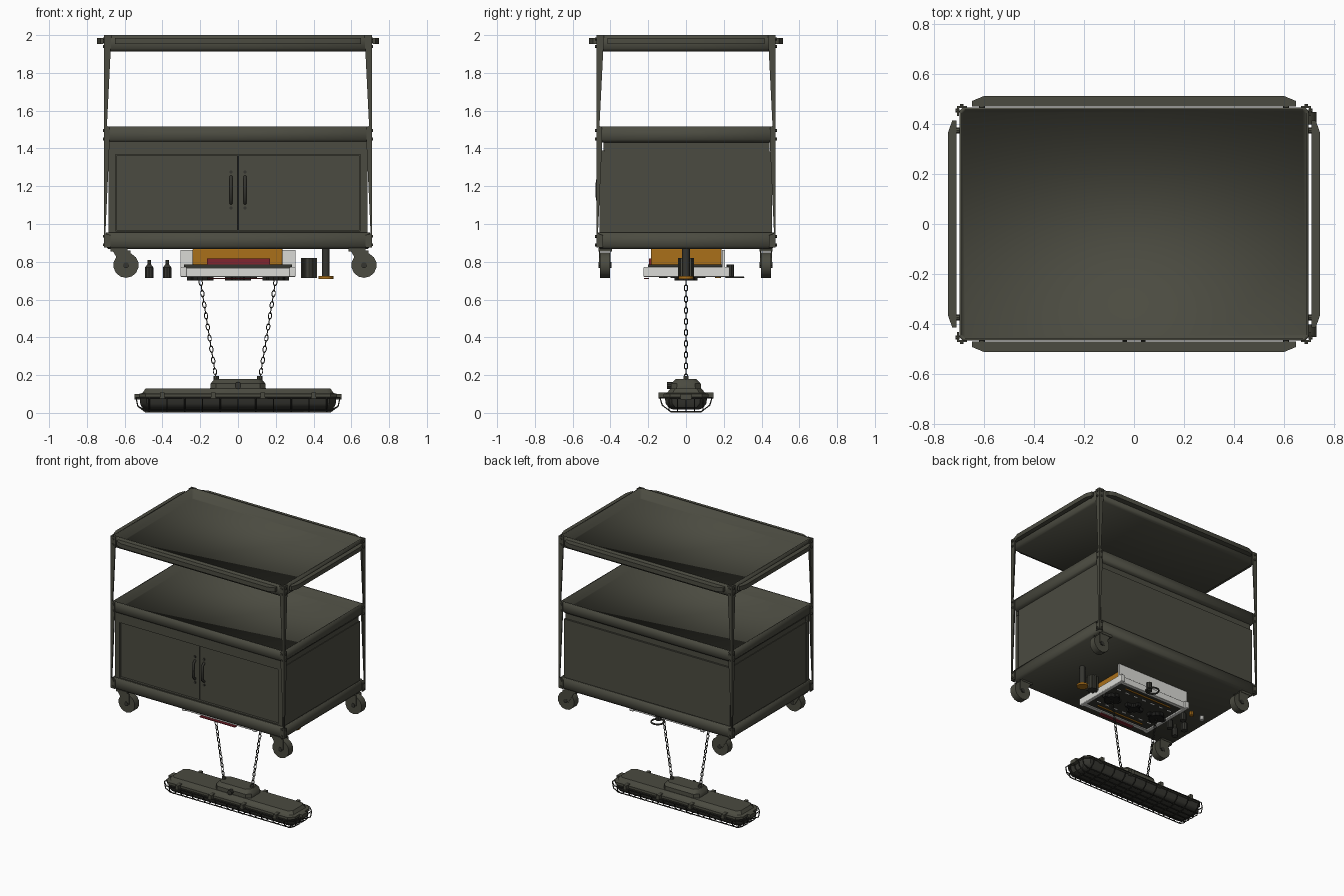
import bpy, bmesh, math
from mathutils import Vector

cube = bpy.data.objects.get("Cube")
if cube:
    bpy.data.objects.remove(cube, do_unlink=True)


def material(name, rgb):
    m = bpy.data.materials.new(name)
    m.use_nodes = True
    m.diffuse_color = (*rgb, 1)
    m.node_tree.nodes["Principled BSDF"].inputs["Base Color"].default_value = (*rgb, 1)
    return m


olive = material("olive_grey_metal", (.07, .07, .052))
dark = material("dark_metal", (.035, .035, .029))
black = material("black_metal", (.012, .012, .011))
white = material("white_paint", (.7, .7, .67))
orange = material("orange_paint", (.4, .16, .01))
red = material("dark_red_paint", (.22, .018, .028))


def finish(name, bm, mat, bevel=0, smooth=35):
    bmesh.ops.recalc_face_normals(bm, faces=bm.faces)
    me = bpy.data.meshes.new(name)
    bm.to_mesh(me)
    bm.free()
    me.materials.append(mat)
    ob = bpy.data.objects.new(name, me)
    bpy.context.collection.objects.link(ob)
    if bevel:
        mod = ob.modifiers.new("rounded_edges", "BEVEL")
        mod.width, mod.segments = bevel, 3
    bpy.ops.object.select_all(action="DESELECT")
    ob.select_set(True)
    bpy.context.view_layer.objects.active = ob
    bpy.ops.object.shade_smooth_by_angle(angle=math.radians(smooth))


def box(name, x, y, z, mat, bevel=0):
    """Box from three (low, high) ranges."""
    bm = bmesh.new()
    bmesh.ops.create_cube(bm, size=1)
    for v in bm.verts:
        v.co = [r[0] + (c + .5) * (r[1] - r[0]) for c, r in zip(v.co, (x, y, z))]
    finish(name, bm, mat, bevel)


def cyl(name, a, b, r, mat, sides=12, r2=None):
    a, b = Vector(a), Vector(b)
    bm = bmesh.new()
    bmesh.ops.create_cone(bm, cap_ends=True, segments=sides, radius1=r,
                          radius2=r if r2 is None else r2, depth=(b - a).length)
    turn = Vector((0, 0, 1)).rotation_difference(b - a)
    for v in bm.verts:
        v.co = turn @ v.co + (a + b) / 2
    finish(name, bm, mat)


def prism(name, pts, to_a, to_b, mat):
    """Solid between two placements of the same 2D outline."""
    bm = bmesh.new()
    a, b = ([bm.verts.new(f(*p)) for p in pts] for f in (to_a, to_b))
    bm.faces.new(a)
    bm.faces.new(b)
    for i in range(len(pts)):
        j = (i + 1) % len(pts)
        bm.faces.new((a[i], a[j], b[j], b[i]))
    finish(name, bm, mat)


def loft(name, sections, mat, smooth=35):
    """Stack of corner-cut rectangles: (z, half x, half y, cut)."""
    bm = bmesh.new()
    rings = []
    for z, hx, hy, c in sections:
        outline = [(hx, hy - c), (hx - c, hy), (c - hx, hy), (-hx, hy - c),
                   (-hx, c - hy), (c - hx, -hy), (hx - c, -hy), (hx, c - hy)]
        rings.append([bm.verts.new((x, y, z)) for x, y in outline])
    for a, b in zip(rings, rings[1:]):
        for i in range(8):
            j = (i + 1) % 8
            bm.faces.new((a[i], a[j], b[j], b[i]))
    bm.faces.new(rings[0])
    bm.faces.new(rings[-1])
    finish(name, bm, mat, smooth=smooth)


def wires(name, paths, r, mat):
    """Round wires from (points, closed) pairs, turned into a mesh."""
    cu = bpy.data.curves.new(name, "CURVE")
    cu.dimensions, cu.bevel_depth, cu.bevel_resolution = "3D", r, 1
    for pts, closed in paths:
        s = cu.splines.new("POLY")
        s.points.add(len(pts) - 1)
        for p, co in zip(s.points, pts):
            p.co = (*co, 1)
        s.use_cyclic_u = closed
    cu.materials.append(mat)
    ob = bpy.data.objects.new(name, cu)
    bpy.context.collection.objects.link(ob)
    bpy.ops.object.select_all(action="DESELECT")
    ob.select_set(True)
    bpy.context.view_layer.objects.active = ob
    bpy.ops.object.convert(target="MESH")


SIDES = (-1, 1)

# Shelf trays: raised rim around a sunken floor, softly shaded
for name, lo, hi in (("top_tray", 1.914, 2), ("middle_tray", 1.432, 1.515), ("bottom_tray", .867, .955)):
    loft(name, [(lo, .688, .455, .012), (lo + .016, .7, .467, .014), (hi, .7, .467, .014),
                (hi, .69, .457, .012), (lo + .014, .688, .455, .012)], olive, 100)

# Bumper bars around the top tray
for s in SIDES:
    for name, half, off, depth, flip in (("long_bumper", .65, .472, .042, False), ("short_bumper", .415, .712, .034, True)):
        pts = [(-half, off), (half, off), (half, off + depth * .5), (half - .05, off + depth),
               (.05 - half, off + depth), (-half, off + depth * .5)]
        place = lambda z: (lambda a, b: (s * b, a, z) if flip else (a, s * b, z))
        prism(name, pts, place(1.953), place(1.985), olive)
        for t in SIDES:
            p, q, r = t * (half - .04), s * (off - .015), s * (off + .01)
            cyl("bumper_mount", (q, p, 1.97) if flip else (p, q, 1.97),
                (r, p, 1.97) if flip else (p, r, 1.97), .012, olive, 8)

# Tapered angle-iron corner posts with bolts
leg = [(0, 2), (.04, 2), (.036, 1.92), (.016, 1.52), (.03, 1.51), (.03, 1.43), (.008, .95), (.035, .94), (.035, .875), (0, .875)]
for sx in SIDES:
    for sy in SIDES:
        prism("corner_post_front_flange", leg, lambda w, z: (sx * (.71 - w), sy * .466, z),
              lambda w, z: (sx * (.71 - w), sy * .474, z), olive)
        prism("corner_post_side_flange", leg, lambda w, z: (sx * .702, sy * (.474 - w), z),
              lambda w, z: (sx * .71, sy * (.474 - w), z), olive)
        for z in (1.98, 1.94, 1.495, 1.45, .935, .89):
            cyl("post_bolt", (sx * .69, sy * .47, z), (sx * .69, sy * .481, z), .008, olive, 6)
            cyl("post_bolt", (sx * .7, sy * .455, z), (sx * .716, sy * .455, z), .008, olive, 6)

# Cabinet body and face frame
box("cabinet_body", (-.68, .68), (-.435, .455), (.94, 1.385), olive)
box("cabinet_neck", (-.676, .676), (-.437, .442), (1.38, 1.437), olive)
box("frame_top", (-.685, .685), (-.458, -.43), (1.367, 1.388), olive)
box("frame_header", (-.685, .685), (-.458, -.45), (1.38, 1.438), olive)
box("frame_sill", (-.685, .685), (-.458, -.43), (.94, .962), olive)
box("door_gap", (-.003, .003), (-.44, -.434), (.966, 1.363), black)
for s in SIDES:
    box("frame_side", sorted((s * .648, s * .685)), (-.458, -.43), (.94, 1.38), olive)
    # Doors and pulls
    box("door", sorted((s * .003, s * .644)), (-.448, -.43), (.966, 1.363), olive)
    x = s * .037
    wires("door_handle", [([(x, -.447, 1.11), (x, -.47, 1.13), (x, -.472, 1.18),
                            (x, -.47, 1.23), (x, -.447, 1.25)], False)], .009, dark)
    for z in (1.085, 1.275):
        cyl("handle_screw", (x, -.446, z), (x, -.454, z), .009, dark, 8)

# Swivel casters
for x in (-.63, .63):
    for y in (-.428, .424):
        box("caster_plate", (x - .045, x + .045), (y - .035, y + .035), (.855, .872), olive)
        cyl("caster_wheel", (x + .037, y - .026, .782), (x + .037, y + .026, .782), .067, olive, 14)
        cyl("caster_axle", (x + .037, y - .034, .782), (x + .037, y + .034, .782), .016, dark, 8)
        fork = [(x - .035, .86), (x + .06, .86), (x + .06, .782), (x + .02, .77)]
        for s in SIDES:
            prism("caster_fork", fork, lambda a, z: (a, y + s * .027, z), lambda a, z: (a, y + s * .032, z), olive)

# Machine hanging under the bottom tray
box("machine_body", (-.24, .235), (-.185, .188), (.78, .872), orange, .008)
box("machine_band", (-.165, .17), (-.197, -.175), (.765, .818), red)
box("machine_red_lip", (-.16, .13), (-.222, -.195), (.708, .715), red)
box("machine_floor", (-.287, .287), (-.2, .2), (.727, .785), dark)
for s in SIDES:
    box("base_end_rail", sorted((s * .272, s * .305)), (-.225, .23), (.72, .772), white, .005)
    box("base_long_rail", (-.3, .3), sorted((s * .185, s * .215)), (.72, .768), white, .004)
    box("orange_floor_stripe", (-.2, .2), sorted((s * .145, s * .155)), (.719, .728), orange)
    for i in range(7):
        box("white_floor_mark", (-.24 + i * .075, -.21 + i * .075), sorted((s * .105, s * .111)), (.719, .728), white)
box("white_back_wall", (-.305, .305), (.19, .207), (.76, .862), white)
for x in (-.2, 0, .2):
    cyl("chain_anchor", (x, 0, .7), (x, 0, .73), .055 if x else .04, black, 8)
    box("anchor_bar", (x - .07, x + .07), (-.015, .015), (.702, .728), black)
    box("anchor_cross_bar", (x - .015, x + .015), (-.06, .06), (.702, .728), black)
cyl("rear_knob", (.06, .235, .72), (.06, .235, .785), .02, dark, 10)
wires("rear_ring", [([(.05 + .045 * math.cos(i * math.tau / 16), .258 + .045 * math.sin(i * math.tau / 16), .718)
                      for i in range(16)], True)], .006, dark)

# Loose tools: ribbed canister, post and bottles
cyl("canister", (.375, 0, .715), (.375, 0, .82), .035, dark, 12)
for i in range(8):
    a = i * math.tau / 8
    x, y = .375 + .036 * math.cos(a), .036 * math.sin(a)
    cyl("canister_rib", (x, y, .715), (x, y, .82), .007, olive, 6)
cyl("post", (.465, 0, .72), (.465, 0, .872), .02, dark, 12)
cyl("post_base", (.465, 0, .71), (.465, 0, .724), .04, orange, 12)
for x, y in ((-.47, -.12), (-.47, -.02), (-.375, -.06), (-.375, .08)):
    cyl("bottle_body", (x, y, .715), (x, y, .77), .023, dark, 10)
    cyl("bottle_shoulder", (x, y, .77), (x, y, .788), .023, dark, 10, .009)
    cyl("bottle_cap", (x, y, .785), (x, y, .81), .01, olive, 8)
for x, paint in ((-.47, white), (-.375, orange)):
    cyl("small_can", (x, .17, .715), (x, .17, .745), .016, paint, 10)

# Chains of alternating links
for s in SIDES:
    top, low = Vector((s * .2, 0, .705)), Vector((s * .115, 0, .175))
    along = (low - top).normalized()
    across = Vector((0, 1, 0))
    links = []
    for k in range(18):
        centre = top.lerp(low, (k + .5) / 18)
        side = across if k % 2 else along.cross(across)
        links.append(([centre + along * .018 * math.sin(a) + side * .009 * math.cos(a)
                       for a in (i * math.tau / 10 for i in range(10))], True))
    wires("chain", links, .0029, dark)
    cyl("chain_eye", (s * .115, 0, .16), (s * .115, 0, .195), .014, olive, 8)

# Hanging lamp
loft("lamp_housing", [(.082, .525, .12, .035), (.1, .525, .12, .035), (.106, .505, .1, .03), (.128, .49, .083, .025)], olive)
loft("lamp_lens", [(.018, .49, .07, .035), (.028, .508, .092, .035), (.05, .518, .108, .035), (.084, .52, .112, .035)], dark)
loft("lamp_ballast", [(.12, .148, .08, .03), (.155, .145, .078, .03), (.18, .125, .055, .025)], olive)
cyl("ballast_knob", (0, -.1, .145), (0, -.06, .145), .018, dark, 10)

# Wire guard around the lens
rim = [(.54, -.09), (.54, .09), (.49, .138), (-.49, .138), (-.54, .09), (-.54, -.09), (-.49, -.138), (.49, -.138)]
cage = [([(x, y, .08) for x, y in rim], True)]
for i in range(11):
    x = -.47 + i * .094
    cage.append(([(x, -.138, .08), (x, -.125, .04), (x, -.08, .006), (x, .08, .006), (x, .125, .04), (x, .138, .08)], False))
for y in (-.09, -.045, 0, .045, .09):
    z = .014 if abs(y) > .08 else .006
    cage.append(([(-.54, y, .08), (-.53, y, .035), (-.49, y, z), (.49, y, z), (.53, y, .035), (.54, y, .08)], False))
wires("lamp_guard", cage, .0038, dark)
for s in SIDES:
    box("lamp_end_clip", sorted((s * .5, s * .548)), (-.03, .03), (.072, .1), olive)
    for x in (-.4, -.13, .13, .4):
        box("lamp_side_clip", (x - .012, x + .012), sorted((s * .1, s * .145)), (.075, .108), olive)
